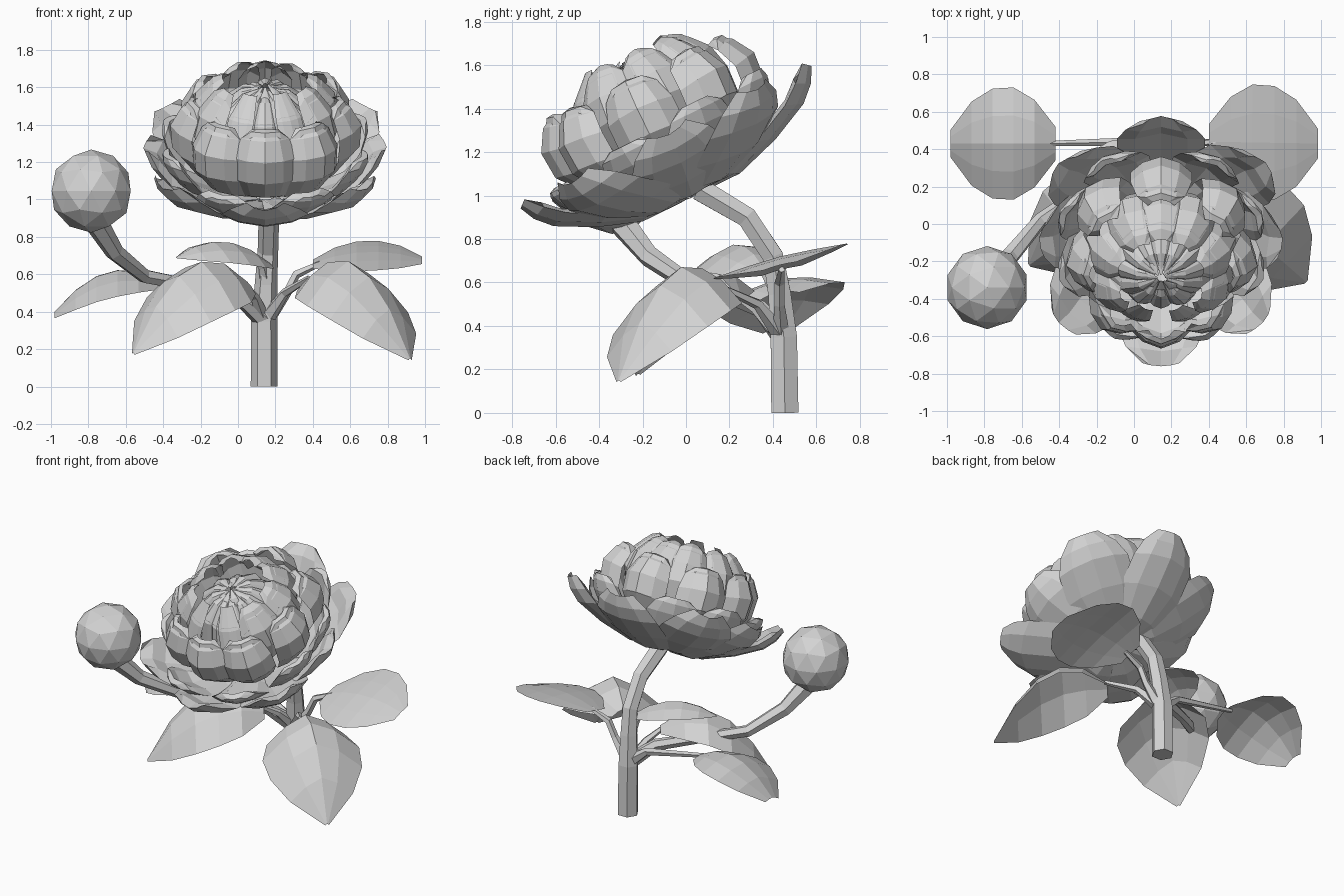
import bpy, bmesh, math, random
from mathutils import Vector, Matrix

if "Cube" in bpy.data.objects:
    bpy.data.objects.remove(bpy.data.objects["Cube"])

random.seed(4)
mat = bpy.data.materials.new("light grey")
mat.diffuse_color = (0.65, 0.65, 0.65, 1)
mat.use_nodes = True
mat.node_tree.nodes["Principled BSDF"].inputs["Base Color"].default_value = mat.diffuse_color


def finish(name, bm):
    bmesh.ops.remove_doubles(bm, verts=bm.verts, dist=0.0005)
    bmesh.ops.recalc_face_normals(bm, faces=bm.faces)
    me = bpy.data.meshes.new(name)
    bm.to_mesh(me)
    bm.free()
    me.materials.append(mat)
    ob = bpy.data.objects.new(name, me)
    bpy.context.collection.objects.link(ob)
    return ob


def grid(bm, rows):
    vs = [[bm.verts.new(p) for p in row] for row in rows]
    for a, b in zip(vs, vs[1:]):
        for i in range(len(a) - 1):
            bm.faces.new((a[i], a[i + 1], b[i + 1], b[i]))


def tube(name, pts, radii, sides=6):
    bm = bmesh.new()
    pts = [Vector(p) for p in pts]
    rings = []
    for i, p in enumerate(pts):
        d = (pts[min(i + 1, len(pts) - 1)] - pts[max(i - 1, 0)]).normalized()
        q = Vector((0, 0, 1)).rotation_difference(d)
        rings.append([bm.verts.new(p + q @ Vector((math.cos(k * math.tau / sides),
                      math.sin(k * math.tau / sides), 0)) * radii[i]) for k in range(sides)])
    for a, b in zip(rings, rings[1:]):
        for k in range(sides):
            n = (k + 1) % sides
            bm.faces.new((a[k], a[n], b[n], b[k]))
    bm.faces.new(rings[0])
    bm.faces.new(rings[-1])
    return finish(name, bm)


# flower head frame: tilted towards the front
FLOWER = Matrix.Translation((0.145, 0.0, 1.02)) @ Matrix.Rotation(math.radians(26), 4, 'X')
COLS = (-1, -0.6, 0, 0.6, 1)


def petals(name, azimuths, profile, widths, cup, lift, depth, open_back=0.0, squash=1.0,
           front_drop=0.0, jitter=0.01):
    """Lens-shaped petals: an outer and an inner skin that share their rim."""
    bm = bmesh.new()
    last = len(profile) - 1
    for az in azimuths:
        a = math.radians(az)
        out = Vector((math.sin(a), -math.cos(a), 0))
        side = Vector((math.cos(a), math.sin(a), 0))
        k = (1 - open_back * math.cos(a)) * (1 - (1 - squash) * math.sin(a) ** 6)
        k += random.uniform(-jitter, jitter)
        dh = random.uniform(-jitter, jitter)
        for inner in (0, 1):
            rows = []
            for i, ((r, h), w) in enumerate(zip(profile, widths)):
                row = []
                drop = front_drop * max(0, math.cos(a)) * i / last
                for s in COLS:
                    p = (out * (r * k - cup * s * s * w / max(widths)) + side * w * s
                         + Vector((0, 0, h + dh - drop + lift * s * s)))
                    if inner and abs(s) < 1 and 0 < i < last:
                        p += (Vector((0, 0, 0.7)) - out * 0.7) * depth
                    row.append(FLOWER @ p)
                rows.append(row)
            grid(bm, rows)
    return finish(name, bm)


def mirrored(*angles):
    return [a for a in angles] + [-a for a in angles if a not in (0, 180)]


# petal tiers, from the outside in
petals("outer_petals", mirrored(0, 50, 94, 132, 180),
       [(0.04, -0.03), (0.25, -0.03), (0.46, 0.04), (0.64, 0.13), (0.71, 0.2), (0.745, 0.27)],
       [0.04, 0.16, 0.235, 0.235, 0.19, 0.1], 0.08, 0.03, 0.06, 0.03, 0.88)
petals("second_petals", mirrored(24, 72, 113, 150),
       [(0.06, 0.0), (0.35, 0.06), (0.51, 0.14), (0.59, 0.24), (0.62, 0.31), (0.62, 0.35)],
       [0.04, 0.13, 0.18, 0.18, 0.14, 0.07], 0.08, 0.0, 0.05, 0.02, 0.9, 0.1)
petals("cup_petals", mirrored(0, 38, 86, 132, 180),
       [(0.12, 0.06), (0.42, 0.18), (0.53, 0.31), (0.54, 0.44), (0.48, 0.54), (0.41, 0.58)],
       [0.05, 0.125, 0.165, 0.165, 0.13, 0.07], 0.105, -0.02, 0.05, 0.04, 0.95)
petals("hood_petals", mirrored(64, 108, 150, 180),
       [(0.15, 0.12), (0.36, 0.28), (0.42, 0.44), (0.39, 0.56), (0.32, 0.64), (0.24, 0.69)],
       [0.05, 0.11, 0.145, 0.145, 0.11, 0.05], 0.08, -0.02, 0.04)
petals("small_front_petals", mirrored(26),
       [(0.38, 0.35), (0.37, 0.48), (0.31, 0.58), (0.19, 0.69)],
       [0.05, 0.075, 0.075, 0.04], 0.02, 0, 0.025)
petals("core_petals", range(0, 360, 30),
       [(0.1, 0.12), (0.26, 0.24), (0.3, 0.4), (0.25, 0.53), (0.15, 0.61), (0.04, 0.64)],
       [0.04, 0.07, 0.08, 0.065, 0.04, 0.012], 0.05, -0.01, 0.02)
petals("centre_points", range(0, 360, 45),
       [(0.15, 0.57), (0.09, 0.63), (0.02, 0.66)], [0.03, 0.025, 0.005], 0.01, 0, 0.01)

# bud
bm = bmesh.new()
bmesh.ops.create_icosphere(bm, subdivisions=2, radius=0.222,
                           matrix=Matrix.Translation((-0.785, -0.34, 1.045)))
finish("bud", bm)

# stems
tube("main_stem", [(0.14, 0.455, 0.0), (0.14, 0.45, 0.35), (0.15, 0.43, 0.55), (0.16, 0.4, 0.72),
                   (0.165, 0.28, 0.9), (0.16, 0.06, 1.03)], [0.072, 0.07, 0.06, 0.055, 0.055, 0.06])
tube("bud_stem", [(0.14, 0.44, 0.36), (0.0, 0.34, 0.48), (-0.25, 0.19, 0.54), (-0.5, 0.02, 0.59),
                  (-0.66, -0.17, 0.72), (-0.76, -0.3, 0.88)], [0.055, 0.04, 0.035, 0.04, 0.05, 0.065])
STALKS = {
    "back_left": [(0.14, 0.44, 0.36), (0.0, 0.44, 0.47), (-0.46, 0.43, 0.56)],
    "back_right": [(0.14, 0.44, 0.34), (0.26, 0.43, 0.5), (0.31, 0.43, 0.6), (0.44, 0.44, 0.66)],
    "front_left": [(0.13, 0.44, 0.36), (0.09, 0.32, 0.48), (0.02, 0.2, 0.56)],
    "front_right": [(0.15, 0.44, 0.36), (0.25, 0.33, 0.5), (0.38, 0.16, 0.58)],
    "inner": [(0.15, 0.43, 0.55), (0.13, 0.37, 0.64), (0.08, 0.33, 0.7)],
}
for key, path in STALKS.items():
    tube(key + "_leaf_stalk", path, [0.045] + [0.025] * (len(path) - 2) + [0.015], 5)


def leaf(name, base, tip, side, arch, fold, widths):
    base, tip, side = Vector(base), Vector(tip), Vector(side)
    bm = bmesh.new()
    rows = []
    n = len(widths) - 1
    for i, w in enumerate(widths):
        t = i / n
        mid = base.lerp(tip, t) + Vector((0, 0, arch * 4 * t * (1 - t)))
        rows.append([mid + side * w * s - Vector((0, 0, fold * w * abs(s) ** 1.5))
                     for s in (-1, -0.5, 0, 0.5, 1)])
    grid(bm, rows)
    finish(name, bm)


# leaves
BLUNT = [0.3, 0.78, 1, 0.98, 0.75, 0.25]
POINTED = [0.25, 0.8, 1, 0.95, 0.65, 0.04]
leaf("back_left_leaf", (-0.42, 0.43, 0.56), (-0.98, 0.43, 0.4), (0, 0.3, 0.06), 0.13, 0.08, BLUNT)
leaf("back_right_leaf", (0.4, 0.44, 0.66), (0.985, 0.43, 0.68), (0, 0.31, 0.08), 0.05, 0.02, BLUNT)
leaf("front_left_leaf", (0.05, 0.22, 0.56), (-0.56, -0.22, 0.18), (-0.18, 0.23, 0.07), 0.27, 0.19, POINTED)
leaf("front_right_leaf", (0.37, 0.17, 0.57), (0.92, -0.31, 0.15), (0.22, 0.23, 0.02), 0.28, 0.22, POINTED)
leaf("inner_leaf", (0.17, 0.36, 0.66), (-0.33, 0.12, 0.69), (-0.1, 0.18, 0.04), 0.1, 0.08, POINTED)
